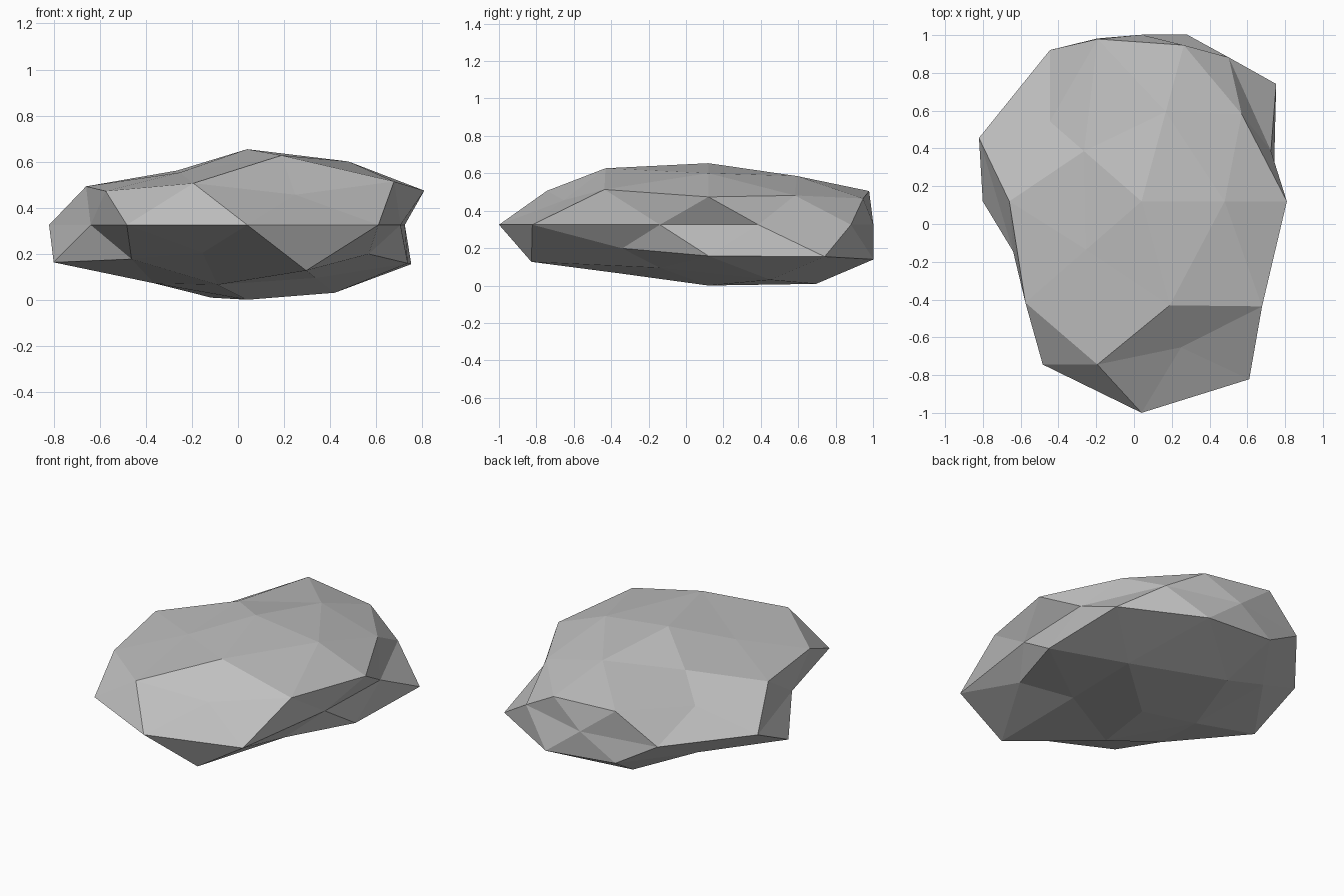
import bpy
import bmesh
from math import atan2, degrees
from mathutils import Vector

cube = bpy.data.objects.get("Cube")
if cube:
    bpy.data.objects.remove(cube)

CENTRE = Vector((0.04, 0.12, 0.33))
STRETCH = Vector((1.0, 1.2, 0.387))

# How far the stone bulges, ring by ring from the bottom, counterclockwise
BULGE_RINGS = [
    [0.84],                                  # underside tip
    [0.895, 0.96, 0.77, 0.79, 0.70],
    [0.82, 0.91, 0.76, 0.73, 0.975],
    [0.985, 0.845, 0.94, 0.70, 0.73],
    [0.72, 0.785, 0.735, 0.825, 0.905,       # waist
     0.715, 0.89, 0.933, 0.97, 0.70],
    [0.86, 0.81, 0.67, 0.85, 0.757],
    [0.77, 0.885, 0.823, 0.89, 0.927],
    [0.837, 0.79, 0.717, 0.69, 0.917],
    [0.85],                                  # crown
]


def ring_order(vert):
    """Sort by height, then by angle around the vertical axis."""
    angle = round(degrees(atan2(vert.co.y, vert.co.x))) % 360
    return round(vert.co.z, 1), angle


def make_material(name, colour):
    material = bpy.data.materials.new(name)
    material.use_nodes = True
    material.diffuse_color = colour
    shader = next(n for n in material.node_tree.nodes if n.type == "BSDF_PRINCIPLED")
    shader.inputs["Base Color"].default_value = colour
    shader.inputs["Roughness"].default_value = 0.9
    return material


# Boulder: a coarse ball pushed in and out, then flattened
bm = bmesh.new()
bmesh.ops.create_icosphere(bm, subdivisions=2, radius=1.0)
bulges = [bulge for ring in BULGE_RINGS for bulge in ring]
for vert, bulge in zip(sorted(bm.verts, key=ring_order), bulges):
    vert.co = CENTRE + vert.co.normalized() * bulge * STRETCH
bmesh.ops.recalc_face_normals(bm, faces=bm.faces)

# Rest the lowest point on the ground
lowest = min(vert.co.z for vert in bm.verts)
bmesh.ops.translate(bm, verts=bm.verts, vec=(0, 0, -lowest))

mesh = bpy.data.meshes.new("boulder")
bm.to_mesh(mesh)
bm.free()
mesh.materials.append(make_material("stone grey", (0.52, 0.52, 0.52, 1.0)))
boulder = bpy.data.objects.new("boulder", mesh)
bpy.context.collection.objects.link(boulder)
